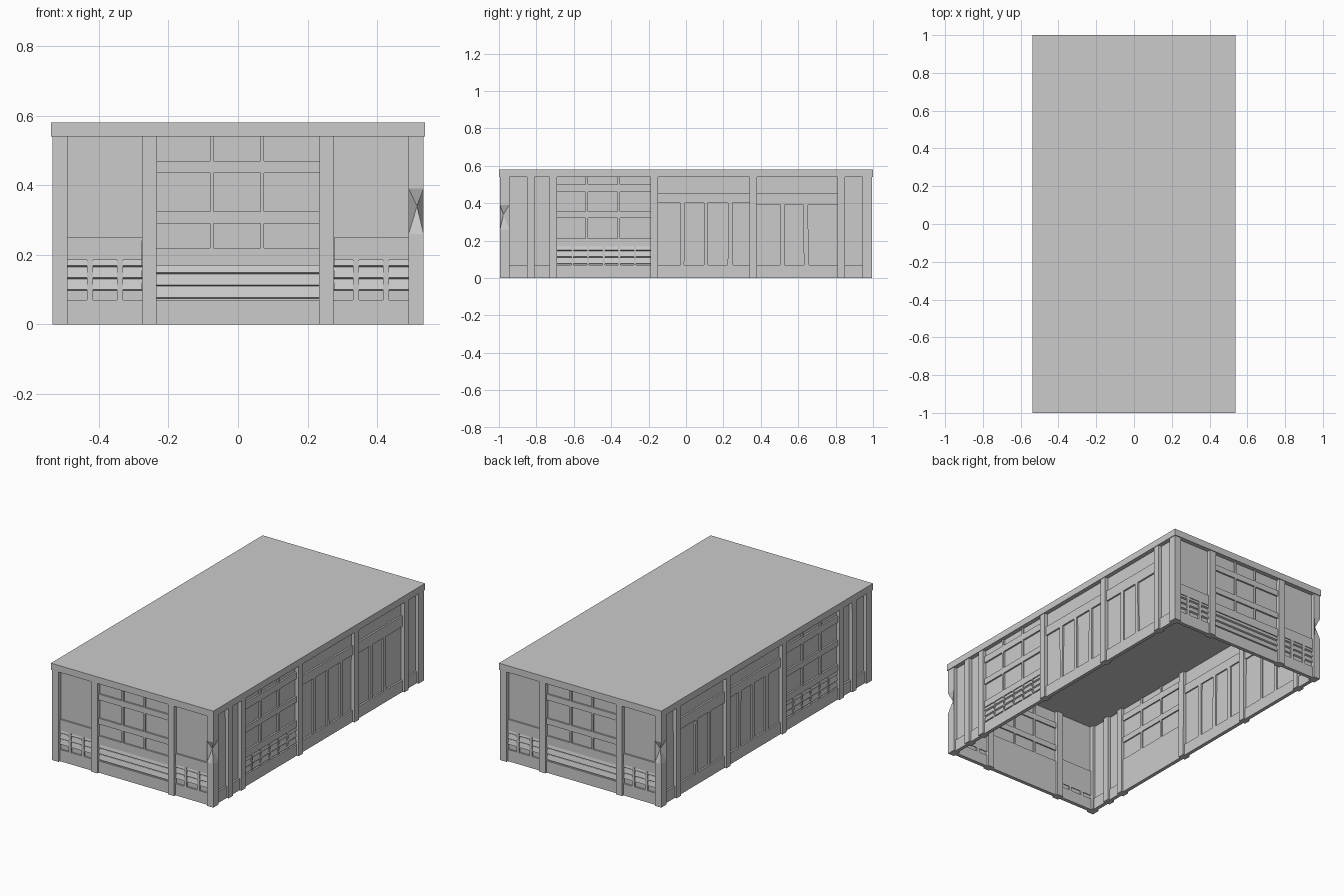
import bpy, bmesh, random

random.seed(4)
if "Cube" in bpy.data.objects:
    bpy.data.objects.remove(bpy.data.objects["Cube"], do_unlink=True)

grey = bpy.data.materials.new("plain_grey")
grey.use_nodes = True
colour = (0.6, 0.6, 0.6, 1)
grey.diffuse_color = colour
grey.node_tree.nodes["Principled BSDF"].inputs["Base Color"].default_value = colour

HX, HY, TOP, ROOF = 0.533, 0.995, 0.54, 0.58

# Wall-local coordinates (along, outward, up) placed on each side
SIDES = {
    "front": lambda u, d, z: (u, -HY - d, z),
    "back": lambda u, d, z: (-u, HY + d, z),
    "right": lambda u, d, z: (HX + d, u, z),
    "left": lambda u, d, z: (-HX - d, u, z),
}
PILLAR, FRAME, SHEET = (-0.045, 0), (-0.034, -0.012), (-0.026, -0.022)


def prism(bm, near, far):
    """Solid between two matching outlines."""
    a = [bm.verts.new(p) for p in near]
    b = [bm.verts.new(p) for p in far]
    bm.faces.new(a)
    bm.faces.new(b[::-1])
    for i in range(len(a)):
        j = (i + 1) % len(a)
        bm.faces.new((a[j], a[i], b[i], b[j]))


def finish(name, bm):
    bmesh.ops.recalc_face_normals(bm, faces=bm.faces)
    mesh = bpy.data.meshes.new(name)
    bm.to_mesh(mesh)
    bm.free()
    mesh.materials.append(grey)
    obj = bpy.data.objects.new(name, mesh)
    bpy.context.collection.objects.link(obj)


def build(name, solids):
    """One object from a list of (near outline, far outline) pairs."""
    bm = bmesh.new()
    for near, far in solids:
        prism(bm, near, far)
    finish(name, bm)


def bar(u0, u1, z0, z1, depth, wobble=0):
    """Upright plate, optionally with hand-cut uneven ends."""
    j = [random.uniform(-wobble, wobble) for _ in range(4)]
    outline = [(u0 + j[0], z0), (u1 + j[1], z0), (u1 + j[2], z1), (u0 + j[3], z1)]
    return tuple([(u, d, z) for u, z in outline] for d in depth)


def slat(u0, u1, z):
    """Louvre slat with a sloping underside that starts at height z."""
    section = [(-0.034, z + 0.034), (-0.02, z + 0.034), (-0.013, z + 0.005), (-0.034, z - 0.004)]
    return tuple([(u, d, h) for d, h in section] for u in (u0, u1))


def wall(side, parts):
    place = SIDES[side]
    for name, solids in parts.items():
        build(side + "_" + name,
              [[[place(*p) for p in end] for end in s] for s in solids])


def rails(u0, u1, heights):
    return [bar(u0, u1, a, b, FRAME) for a, b in heights]


def mullions(centres, half, z0, z1, wobble=0):
    return [bar(c - half, c + half, z0, z1, FRAME, wobble) for c in centres]


# Short walls: glazed centre over long louvres, plain panels over small grilles
end = {
    "sheet": [bar(-0.49, 0.49, 0.03, TOP, SHEET)],
    "base": rails(-0.5, 0.5, [(0, 0.07)]),
    "pillars": [bar(s * 0.254 - 0.021, s * 0.254 + 0.021, 0, TOP, PILLAR, 0.001) for s in (-1, 1)],
    "rails": rails(-0.235, 0.235, [(0.435, 0.47), (0.29, 0.325), (0.17, 0.22)]),
    "mullions": mullions((-0.076, 0.069), 0.005, 0.2, TOP),
    "slats": [slat(-0.235, 0.235, z) for z in (0.073, 0.109, 0.144)],
}
for s in (-1, 1):
    lo, hi = sorted((s * 0.275, s * 0.495))
    end["rails"] += rails(lo, hi, [(0.185, 0.25)])
    end["mullions"] += mullions((s * 0.339, s * 0.425), 0.009, 0.06, 0.19)
    end["slats"] += [slat(lo, hi, z) for z in (0.096, 0.13, 0.164)]

# Long walls: narrow panels, glazed bay over a grille, two door bays
PILLAR_Y = (-0.83, -0.71, -0.17, 0.36, 0.83)


def long_wall():
    parts = {
        "sheet": [bar(-0.95, 0.95, 0.03, TOP, SHEET)],
        "base": rails(-0.96, 0.96, [(0, 0.07)]),
        "pillars": [bar(y - 0.02, y + 0.02, 0, TOP, PILLAR, 0.001) for y in PILLAR_Y],
        "rails": rails(-0.69, -0.19, [(0.46, 0.5), (0.32, 0.355), (0.17, 0.21)])
        + rails(-0.15, 0.34, [(0.4, 0.455)]) + rails(0.38, 0.81, [(0.39, 0.455)]),
        "mullions": mullions((-0.53, -0.36), 0.006, 0.19, TOP)
        + mullions((-0.02, 0.108, 0.236, 0.518, 0.643), 0.011, 0.06, 0.41, 0.004),
        "slats": [slat(-0.69, -0.19, z) for z in (0.073, 0.109, 0.144)],
        "grille_bars": mullions([-0.607 + 0.0835 * i for i in range(5)], 0.006, 0.06, 0.18),
    }
    return parts


for side in ("front", "back"):
    wall(side, end)
for side in ("right", "left"):
    wall(side, long_wall())


# Corner posts, two of them with a chipped outer edge
def corner(name, sx, sy, chipped):
    bm = bmesh.new()
    rings = []
    for z in (0, 0.26, 0.34, 0.39, TOP):
        chip = 0.019 if chipped and z == 0.34 else 0
        ring = [(0.49, 0.945), (HX, 0.945), (HX - chip, HY - chip), (0.49, HY)]
        rings.append([bm.verts.new((sx * x, sy * y, z)) for x, y in ring])
    bm.faces.new(rings[0])
    bm.faces.new(rings[-1])
    for a, b in zip(rings, rings[1:]):
        for i in range(4):
            j = (i + 1) % 4
            bm.faces.new((a[i], a[j], b[j], b[i]))
    bmesh.ops.triangulate(bm, faces=bm.faces)
    finish(name, bm)


corner("front_left_post", 1, -1, True)
corner("front_right_post", -1, -1, False)
corner("back_left_post", 1, 1, False)
corner("back_right_post", -1, 1, True)

# Flat roof slab
edge = [(-0.537, -1), (0.537, -1), (0.537, 1), (-0.537, 1)]
build("roof", [([(x, y, TOP) for x, y in edge], [(x, y, ROOF) for x, y in edge])])
